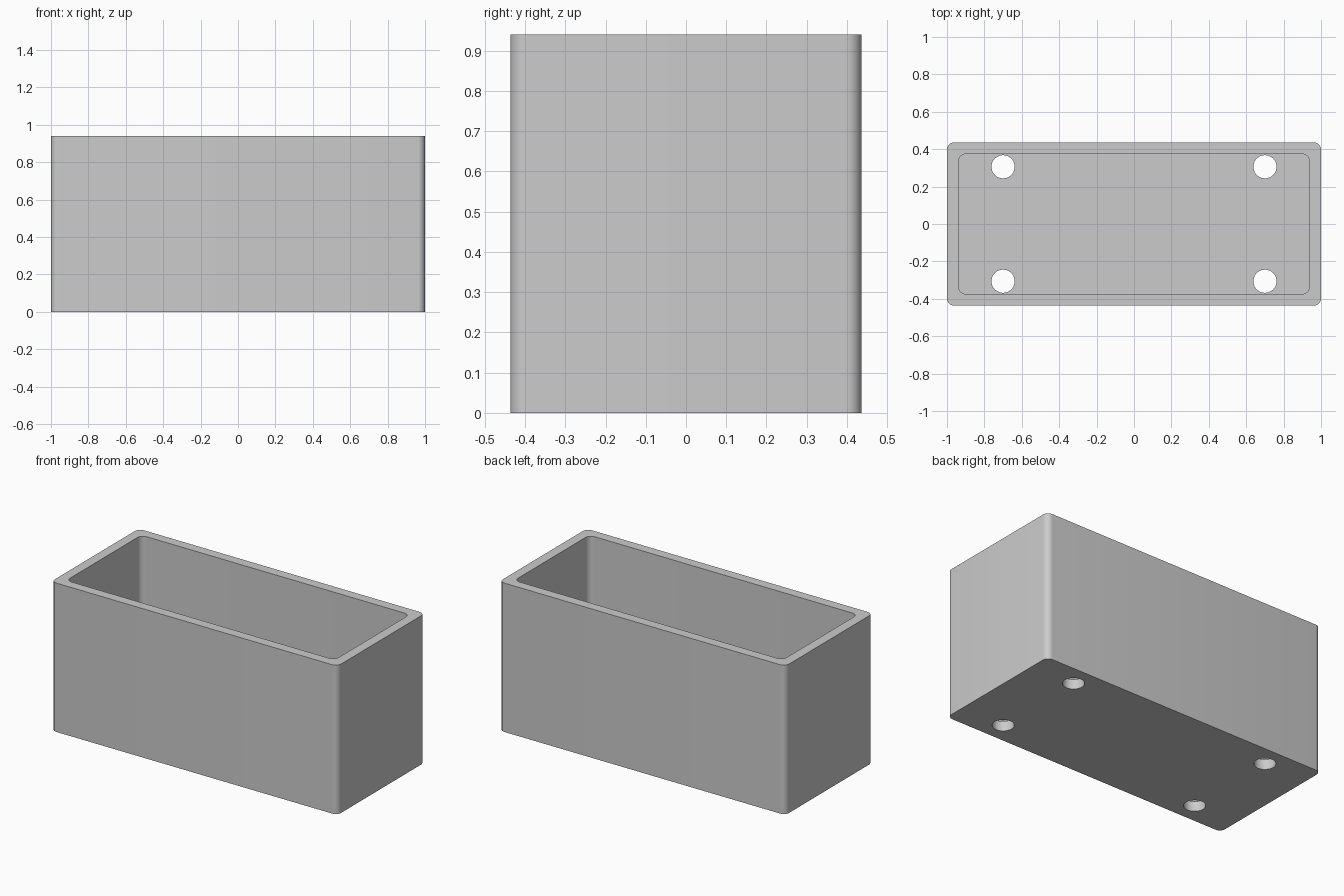
import bpy, bmesh, math

if "Cube" in bpy.data.objects:
    bpy.data.objects.remove(bpy.data.objects["Cube"], do_unlink=True)

LENGTH, WIDTH, HEIGHT = 2.0, 0.873, 0.94
WALL, CORNER = 0.0625, 0.038
HOLE_X, HOLE_Y, HOLE_R = 0.70, 0.306, 0.062

grey = bpy.data.materials.new("light grey")
grey.use_nodes = True
colour = (0.6, 0.6, 0.6, 1)
grey.diffuse_color = colour
grey.node_tree.nodes["Principled BSDF"].inputs["Base Color"].default_value = colour


def prism(name, outline, z0, z1):
    """Extrude a closed outline from z0 up to z1."""
    bm = bmesh.new()
    face = bm.faces.new([bm.verts.new((x, y, z0)) for x, y in outline])
    top = bmesh.ops.extrude_face_region(bm, geom=[face])["geom"]
    moved = [v for v in top if isinstance(v, bmesh.types.BMVert)]
    bmesh.ops.translate(bm, verts=moved, vec=(0, 0, z1 - z0))
    bmesh.ops.recalc_face_normals(bm, faces=bm.faces)
    mesh = bpy.data.meshes.new(name)
    bm.to_mesh(mesh)
    bm.free()
    mesh.materials.append(grey)
    obj = bpy.data.objects.new(name, mesh)
    bpy.context.collection.objects.link(obj)
    return obj


def arc(cx, cy, r, start, sweep, steps):
    return [(cx + r * math.cos(start + sweep * i / steps),
             cy + r * math.sin(start + sweep * i / steps)) for i in range(steps + 1)]


def rounded_rect(length, width, r):
    hx, hy = length / 2 - r, width / 2 - r
    points = []
    for k, (sx, sy) in enumerate([(1, 1), (-1, 1), (-1, -1), (1, -1)]):
        points += arc(sx * hx, sy * hy, r, k * math.pi / 2, math.pi / 2, 8)
    return points


# Outer box
box = prism("open_box", rounded_rect(LENGTH, WIDTH, CORNER), 0, HEIGHT)

# Cavity and four drain holes through the floor
cutters = [prism("cavity_cutter",
                 rounded_rect(LENGTH - 2 * WALL, WIDTH - 2 * WALL, CORNER),
                 WALL, HEIGHT + 0.1)]
for sx in (-1, 1):
    for sy in (-1, 1):
        circle = arc(sx * HOLE_X, sy * HOLE_Y, HOLE_R, 0, math.tau, 40)[:-1]
        cutters.append(prism("hole_cutter", circle, -0.1, WALL + 0.1))

bpy.context.view_layer.objects.active = box
for cutter in cutters:
    cutter.hide_render = True
    cut = box.modifiers.new("cut", "BOOLEAN")
    cut.operation, cut.solver, cut.object = "DIFFERENCE", "EXACT", cutter
    bpy.ops.object.modifier_apply(modifier=cut.name)
    bpy.data.objects.remove(cutter, do_unlink=True)

# Smooth rounded corners, crisp rims
bpy.ops.object.select_all(action="DESELECT")
box.select_set(True)
bpy.ops.object.shade_smooth_by_angle(angle=math.radians(30))
